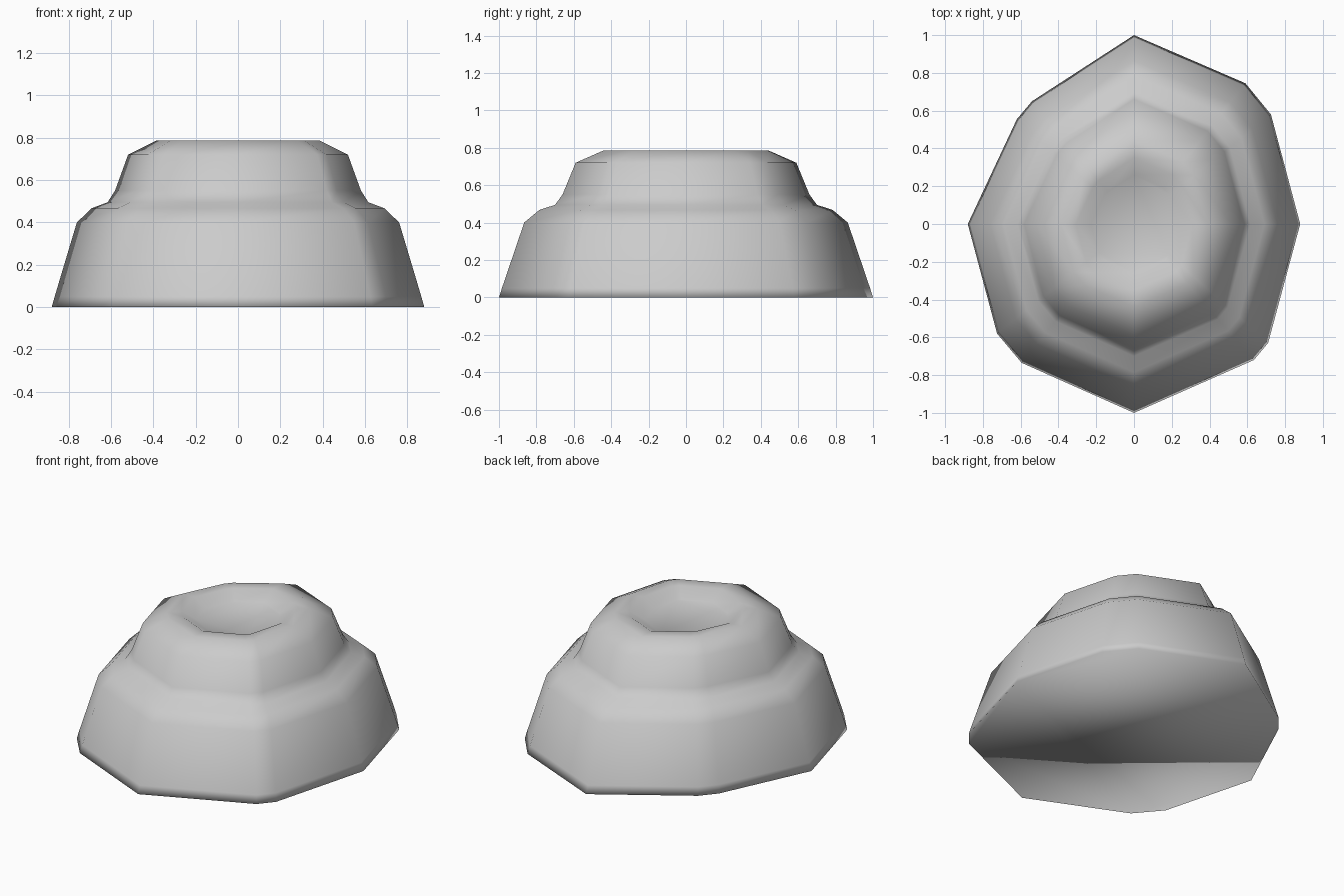
import bpy
import bmesh

if "Cube" in bpy.data.objects:
    bpy.data.objects.remove(bpy.data.objects["Cube"])

# Irregular twelve-sided footprint, counter-clockwise
OUTLINE = [
    (0.88, 0), (0.725, 0.58), (0.59, 0.745), (0, 1), (-0.54, 0.65), (-0.62, 0.555),
    (-0.88, 0), (-0.725, -0.58), (-0.595, -0.735), (0, -1), (0.635, -0.72), (0.71, -0.63),
]

# Profile as (footprint scale, height): lower tier, step, upper tier, shallow crater
PROFILE = [
    (1.0, 0.0), (0.984, 0.05), (0.865, 0.40), (0.785, 0.467), (0.70, 0.495),
    (0.66, 0.55), (0.59, 0.72), (0.44, 0.786), (0.35, 0.786), (0.26, 0.735),
]


def stacked_rings(name, outline, profile):
    """Skin scaled copies of an outline and cap both ends."""
    bm = bmesh.new()
    rings = [[bm.verts.new((x * s, y * s, z)) for x, y in outline] for s, z in profile]
    n = len(outline)
    for low, high in zip(rings, rings[1:]):
        for i in range(n):
            j = (i + 1) % n
            bm.faces.new((low[i], low[j], high[j], high[i]))
    bm.faces.new(rings[0][::-1])
    bm.faces.new(rings[-1])
    for face in bm.faces:
        face.smooth = True
    mesh = bpy.data.meshes.new(name)
    bm.to_mesh(mesh)
    bm.free()
    obj = bpy.data.objects.new(name, mesh)
    bpy.context.collection.objects.link(obj)
    return obj


# Two-tier mound with a dished top
stacked_rings("stepped_mound", OUTLINE, PROFILE)
